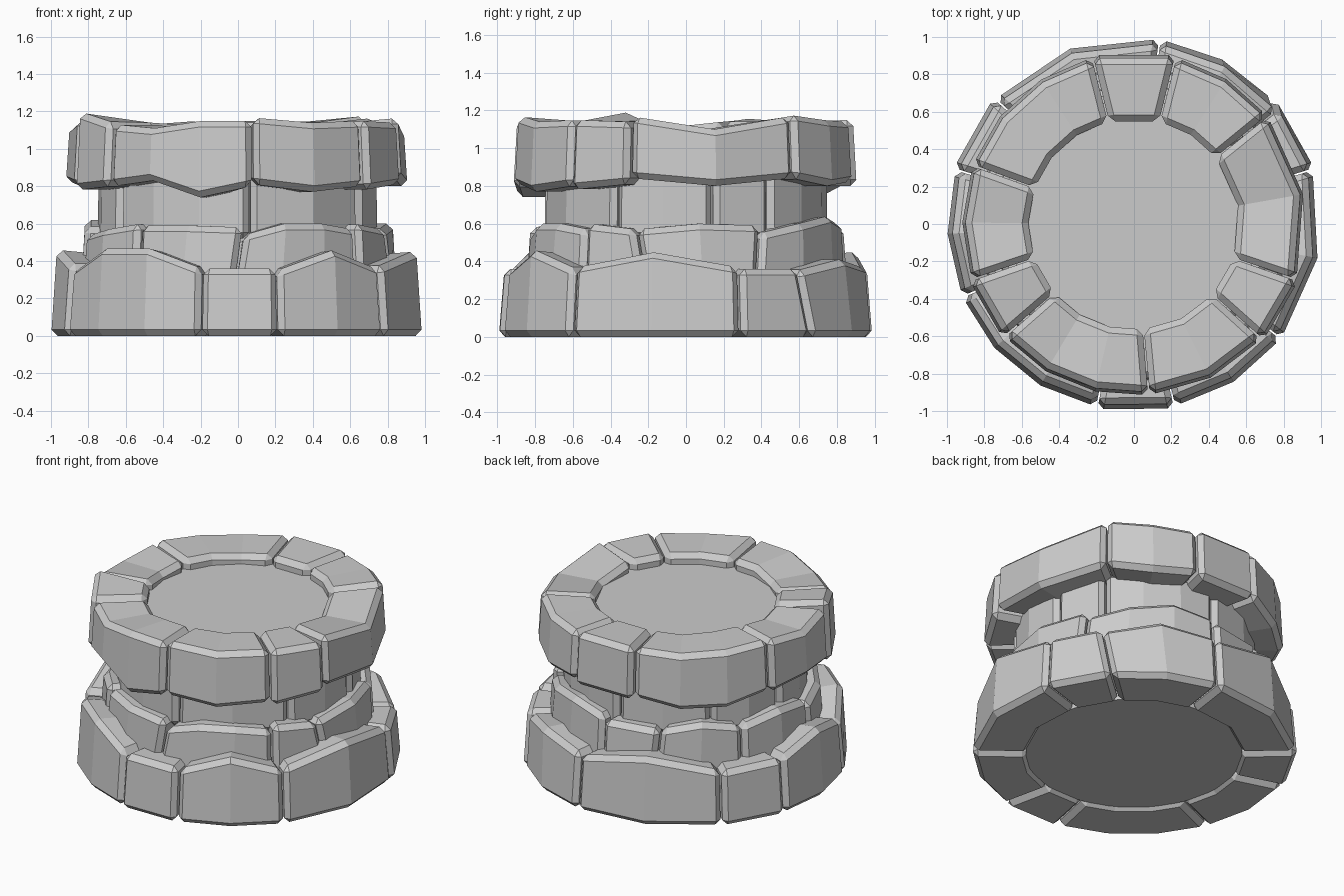
import bpy, bmesh, math

if "Cube" in bpy.data.objects:
    bpy.data.objects.remove(bpy.data.objects["Cube"])


def stone(name, a0, a1, skew0, skew1, tops, bottoms, r_in, r_low, r_top, cap, bevel=0.033):
    """One curved ring stone: stations between two angles, then a chipped edge."""
    bm = bmesh.new()
    n = len(tops) - 1
    gap = math.degrees(0.005 / r_low)
    swell = 1.012 if n == 1 else 1.0
    sections = []
    for i, (zt, zb) in enumerate(zip(tops, bottoms)):
        t = i / n
        low = math.radians(a0 + gap + (a1 - a0 - 2 * gap) * t)
        high = low + math.radians(skew0 * (1 - t) + skew1 * t)
        corners = ((r_in, low, zb), (r_low * swell, low, zb),
                   (r_top * swell, high, zt), (r_in, high, min(zt, cap)))
        sections.append([bm.verts.new((r * math.cos(a), r * math.sin(a), z))
                         for r, a, z in corners])
    for s, e in zip(sections, sections[1:]):
        for k in range(4):
            m = (k + 1) % 4
            bm.faces.new((s[k], s[m], e[m], e[k]))
    bm.faces.new(sections[0][::-1])
    bm.faces.new(sections[-1])
    bmesh.ops.recalc_face_normals(bm, faces=bm.faces)
    mesh = bpy.data.meshes.new(name)
    bm.to_mesh(mesh)
    bm.free()
    ob = bpy.data.objects.new(name, mesh)
    bpy.context.collection.objects.link(ob)
    mod = ob.modifiers.new("chipped_edges", 'BEVEL')
    mod.width, mod.segments = bevel, 1
    mod.limit_method, mod.angle_limit = 'ANGLE', math.radians(46)


def ring(name, stones, base, r_in, r_low, r_top, cap):
    """stones: (start angle, joint skew, top heights[, bottom heights])"""
    for i, s in enumerate(stones):
        nxt = stones[(i + 1) % len(stones)]
        end = nxt[0] + (360 if nxt[0] < s[0] else 0)
        bottoms = s[3] if len(s) > 3 else [base] * len(s[2])
        stone(f"{name}_{i + 1}", s[0], end, s[1], nxt[1], s[2], bottoms,
              r_in, r_low, r_top, cap)


# Wide foundation course
ring("foundation_stone", [
    (17, 0, (.36, .36)),
    (42, -4, (.35, .41, .37)),
    (82, 0, (.36, .45, .36)),
    (138, 0, (.36, .37)),
    (163, 0, (.37, .46, .38)),
    (203, 0, (.35, .47, .47, .36)),
    (258.5, 0, (.36, .36)),
    (282.5, 0, (.35, .46, .36)),
    (322, 0, (.37, .45, .37)),
], 0, .66, 1.0, .97, .43)

# Second course
ring("lower_stone", [
    (27, 2, (.55, .60, .64, .60)),
    (87, 0, (.58, .58)),
    (112, 2, (.58, .63, .58)),
    (150, 0, (.58, .62, .58)),
    (190, 0, (.54, .57, .60)),
    (230, 0, (.59, .59, .58)),
    (269, 3, (.54, .60, .60, .57)),
    (320, 0, (.60, .57)),
    (345, -4, (.57, .60, .59)),
], .28, .6, .85, .83, .62)

# Narrow neck course
ring("neck_stone", [
    (11, 0, (.88, .88)), (36, 0, (.88, .88, .88, .88)),
    (91, 0, (.88, .88, .88)), (137, 0, (.88, .88, .88)),
    (175, 0, (.88, .88, .88)), (212, 0, (.88, .88, .88, .88)),
    (275, 0, (.88, .88, .88)), (330, 0, (.88, .88, .88)),
], .52, .58, .755, .75, .88)

# Overhanging rim course
ring("rim_stone", [
    (39, 0, (1.18, 1.15, 1.14), (.84, .80, .82)),
    (76, 0, (1.15, 1.15), (.80, .80)),
    (104, 0, (1.15, 1.13, 1.14, 1.16), (.82, .76, .76, .82)),
    (160, 0, (1.15, 1.12, 1.16), (.80, .82, .80)),
    (199, 0, (1.20, 1.14), (.78, .80)),
    (221, 0, (1.13, 1.11, 1.15, 1.15), (.80, .83, .74, .80)),
    (275, 0, (1.17, 1.14, 1.15), (.81, .77, .80)),
    (318, 0, (1.15, 1.14), (.78, .81)),
    (341, 0, (1.17, 1.10, 1.17), (.84, .80, .84)),
], .8, .565, .92, .90, 1.14)

# Solid core that closes the top and the underside
bpy.ops.mesh.primitive_cylinder_add(vertices=32, radius=.67, depth=1.05,
                                    location=(0, 0, .545))
bpy.context.object.name = "core"
